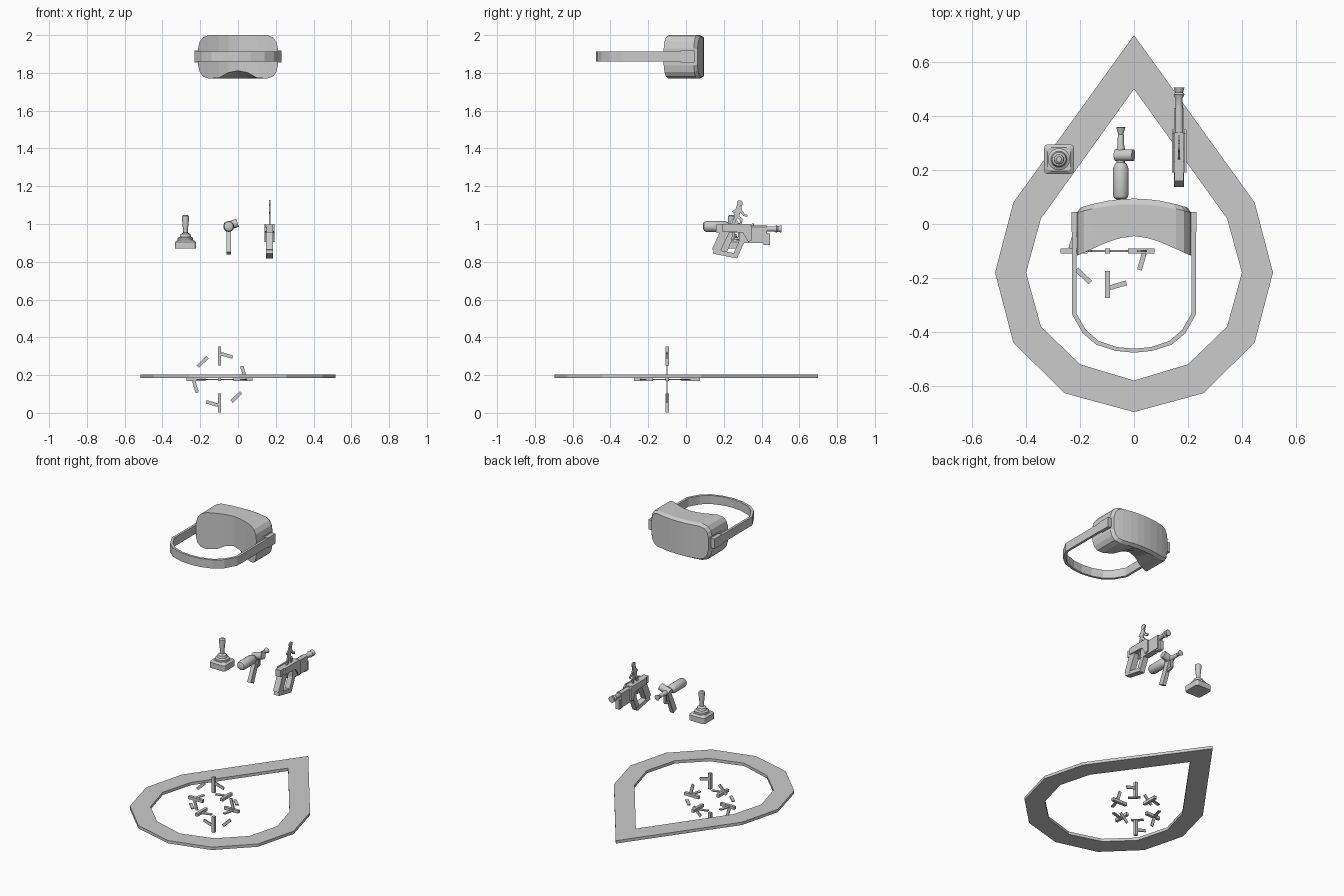
import bpy, bmesh, math
from mathutils import Vector, Matrix

if "Cube" in bpy.data.objects:
    bpy.data.objects.remove(bpy.data.objects["Cube"])


def make(name, verts, faces, smooth=False):
    me = bpy.data.meshes.new(name)
    me.from_pydata([tuple(v) for v in verts], [], faces)
    bm = bmesh.new()
    bm.from_mesh(me)
    bmesh.ops.recalc_face_normals(bm, faces=bm.faces)
    bm.to_mesh(me)
    bm.free()
    ob = bpy.data.objects.new(name, me)
    bpy.context.collection.objects.link(ob)
    if smooth:
        bpy.ops.object.select_all(action='DESELECT')
        ob.select_set(True)
        bpy.context.view_layer.objects.active = ob
        bpy.ops.object.shade_smooth_by_angle(angle=math.radians(35))
    return ob


def loft(name, rings, closed=False, smooth=False):
    """Skin a list of equal point rings; cap the ends unless closed."""
    n, m = len(rings[0]), len(rings)
    faces = [(i * n + j, i * n + (j + 1) % n, (i + 1) % m * n + (j + 1) % n, (i + 1) % m * n + j)
             for i in range(m if closed else m - 1) for j in range(n)]
    if not closed:
        faces += [tuple(range(n)), tuple((m - 1) * n + j for j in range(n))]
    return make(name, [p for r in rings for p in r], faces, smooth)


def box(name, lo, hi):
    return loft(name, [[(lo[0], lo[1], z), (hi[0], lo[1], z), (hi[0], hi[1], z), (lo[0], hi[1], z)]
                       for z in (lo[2], hi[2])])


def turned(name, origin, axis, profile, n=16):
    """Round part: profile is (distance along axis, radius)."""
    rot = Vector(axis).to_track_quat('Z', 'Y')
    o = Vector(origin)
    return loft(name, [[o + rot @ Vector((r * math.cos(2 * math.pi * k / n), r * math.sin(2 * math.pi * k / n), d))
                        for k in range(n)] for d, r in profile], smooth=True)


def side_plate(name, x, half, pts):
    """Outline in the (y, z) plane, thickened along x."""
    return loft(name, [[(x + s * half, y, z) for y, z in pts] for s in (-1, 1)])


def side_bar(name, x, half, p, q, w0, w1=None):
    """Bar in the (y, z) plane from p to q, half widths w0 and w1."""
    w1 = w1 or w0
    p, q = Vector(p), Vector(q)
    d = (q - p).normalized()
    s = Vector((-d.y, d.x))
    return side_plate(name, x, half, [p + s * w0, q + s * w1, q - s * w1, p - s * w0])


# teardrop floor ring
def mirrored(pts):
    return pts + [(-x, y) for x, y in pts[-2:0:-1]]


outer = mirrored([(0, .70), (.447, .08), (.515, -.18), (.447, -.44), (.257, -.627), (0, -.697)])
inner = mirrored([(0, .50), (.345, .02), (.40, -.18), (.345, -.38), (.20, -.52), (0, -.58)])
loft("floor_ring", [[(a[0], a[1], .185), (a[0], a[1], .203), (b[0], b[1], .203), (b[0], b[1], .185)]
                    for a, b in zip(outer, inner)], closed=True)

# headset shell: columns of (x, top, outer bottom, face-side bottom, face-side y)
cols = [(0, 2.0, 1.77, 1.812, -.045), (.05, 2.0, 1.77, 1.802, -.052), (.10, 2.0, 1.77, 1.774, -.068),
        (.155, 2.0, 1.77, 1.77, -.092), (.185, 1.989, 1.78, 1.78, -.106),
        (.203, 1.965, 1.805, 1.805, -.114), (.211, 1.93, 1.84, 1.84, -.118)]
cols = [(-c[0],) + c[1:] for c in cols[:0:-1]] + cols
rings = []
for x, t, b, bf, yf in cols:
    y1, y2 = .073 - .7 * x * x, .094 - .75 * x * x
    xi, mid = x * .94, 1.885
    ti, bi = mid + (t - mid) * .9, mid + (b - mid) * .9
    rings.append([(x, yf, bf), (x, yf, t), (x, y1, t), (xi, y2, ti), (xi, y2, bi), (x, y1, b)])
loft("headset_shell", rings)

# head strap
half = [(.216, .045), (.229, .045), (.229, -.335), (.19, -.405), (.14, -.447), (.068, -.47), (0, -.477)]
half_in = [(.214, .045), (.214, -.33), (.178, -.393), (.132, -.433), (.064, -.456), (0, -.462)]
path_o = [(-x, y) for x, y in half[1:-1]] + [p for p in half[:0:-1]]
path_i = [(-x, y) for x, y in half_in[:-1]] + [p for p in half_in[::-1]]
loft("head_strap", [[(a[0], a[1], 1.86), (a[0], a[1], 1.914), (b[0], b[1], 1.914), (b[0], b[1], 1.86)]
                    for a, b in zip(path_o, path_i)])
for s in (-1, 1):
    xs = sorted((s * .205, s * .231))
    box("strap_clip", (xs[0], -.03, 1.856), (xs[1], .045, 1.918))

# joystick
jx, jy = -.278, .24


def rounded_square(h, c, z):
    return [(jx + sx * (h - c) + c * math.cos(a), jy + sy * (h - c) + c * math.sin(a), z)
            for i, (sx, sy) in enumerate([(1, 1), (-1, 1), (-1, -1), (1, -1)])
            for a in [math.pi / 2 * i + math.pi / 6 * k for k in range(4)]]


loft("joystick_base", [rounded_square(.055, .014, .87), rounded_square(.055, .014, .905),
                       rounded_square(.043, .014, .915)])
turned("joystick_boot", (jx, jy, .912), (0, 0, 1),
       [(0, .041), (.014, .041), (.02, .03), (.034, .026), (.042, .014)])
turned("joystick_stick", (jx, jy, .94), (0, 0, 1),
       [(0, .012), (.03, .013), (.09, .019), (.102, .018), (.108, .01)])

# small tank pistol
px, pz = -.049, .987
turned("pistol_tank", (px, .09, pz), (0, 1, 0),
       [(0, .012), (.006, .024), (.018, .029), (.115, .029), (.132, .022), (.14, .013)])
turned("pistol_barrel", (px, .22, pz), (0, 1, 0),
       [(0, .015), (.06, .015), (.075, .012), (.108, .011), (.112, .009), (.138, .017), (.14, .01)])
turned("pistol_side_canister", (px - .02, .255, pz - .002), (.95, 0, .3), [(0, .022), (.07, .022)])
side_bar("pistol_grip", px, .012, (.255, .985), (.195, .845), .016, .018)
side_bar("pistol_trigger_guard", px, .006, (.228, .915), (.28, .925), .006)
side_bar("pistol_guard_front", px, .006, (.28, .925), (.28, .975), .006)

# large toy blaster
gx = .167
box("blaster_body", (gx - .018, .28, .9), (gx + .018, .43, .985))
box("blaster_receiver", (gx - .017, .16, .955), (gx + .017, .34, .997))
for s in (-1, 1):
    side_plate("blaster_side_plate", gx + s * .0225, .0045,
               [(.19, .96), (.19, 1.0), (.335, 1.0), (.35, .985), (.35, .915), (.33, .905), (.30, .955)])
box("blaster_under_rail", (gx - .012, .41, .89), (gx + .012, .445, .95))
turned("blaster_barrel", (gx, .33, .974), (0, 1, 0),
       [(0, .018), (.1, .018), (.1, .014), (.135, .013), (.15, .02), (.157, .014), (.175, .02), (.175, .01)], 12)
side_bar("blaster_rear_grip", gx, .019, (.21, .97), (.158, .857), .024, .022)
side_bar("blaster_grip_foot", gx, .018, (.145, .855), (.27, .83), .012)
side_bar("blaster_front_grip", gx, .017, (.258, .825), (.305, .93), .014)
side_bar("blaster_trigger", gx, .005, (.255, .96), (.245, .915), .006)

# flat running figure standing on the blaster
turned("figure_head", (gx - .004, .285, 1.11), (1, 0, 0), [(0, .016), (.008, .016)], 12)
for part, p, q, w in [("torso", (.282, 1.095), (.268, 1.04), .014), ("front_arm", (.282, 1.085), (.305, 1.05), .006),
                      ("front_forearm", (.303, 1.05), (.325, 1.042), .006), ("back_arm", (.275, 1.085), (.248, 1.06), .006),
                      ("front_thigh", (.268, 1.045), (.295, 1.02), .008), ("front_shin", (.293, 1.024), (.288, .985), .006),
                      ("back_leg", (.266, 1.045), (.245, .99), .008)]:
    side_bar("figure_" + part, gx, .004, p, q, w)

# broken rings: six axis sticks, with tangent dashes in two planes
c = Vector((-.098, -.1, .177))
sticks = [Vector(v) for v in ((1, 0, 0), (-1, 0, 0), (0, 1, 0), (0, -1, 0), (0, 0, 1), (0, 0, -1))]
for d in sticks:
    a, b = c + d * .075, c + d * .174
    pad = Vector([.009 * (1 - abs(k)) for k in d])
    box("ring_stick", [min(a[i], b[i]) - pad[i] for i in range(3)], [max(a[i], b[i]) + pad[i] for i in range(3)])


def dash(u, v, p, q):
    """Thin dash from p to q in the plane spanned by u and v."""
    p, q = (c + u * k[0] + v * k[1] for k in (p, q))
    d = (q - p).normalized()
    nrm = u.cross(v)
    s = d.cross(nrm) * .009
    loft("ring_dash", [[e + s + nrm * .003, e - s + nrm * .003, e - s - nrm * .003, e + s - nrm * .003]
                       for e in (p, q)])


for v in (Vector((0, 0, 1)), Vector((0, -1, 0))):
    for s in (1, -1):
        u, w = Vector((s, 0, 0)), v * s
        dash(u, w, (.009, .136), (.07, .118))
        dash(u, w, (.136, .009), (.118, .07))
        dash(u, w, (-.115, .068), (-.064, .117))
